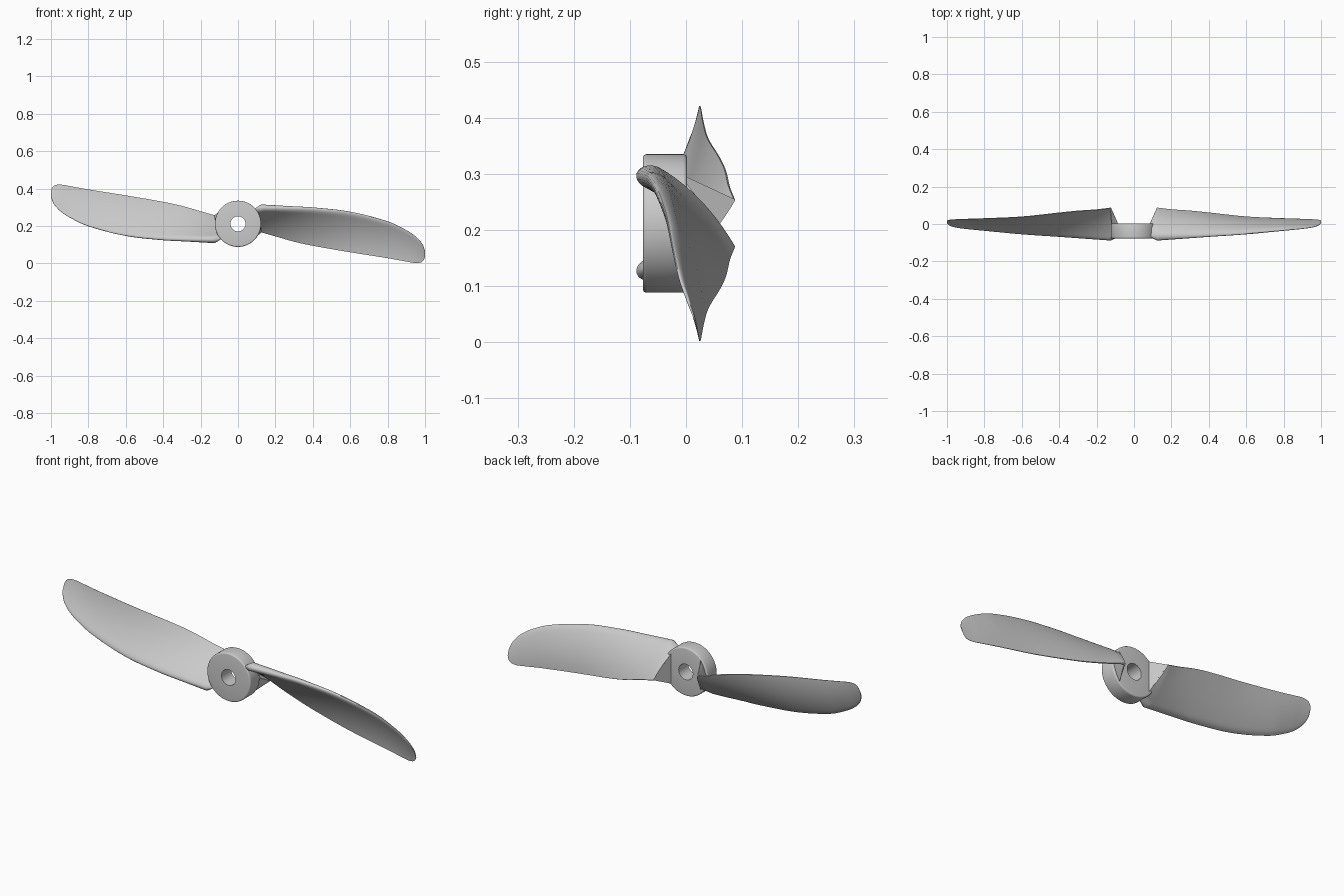
import bpy, bmesh, math
from mathutils import Vector, Matrix

if "Cube" in bpy.data.objects:
    bpy.data.objects.remove(bpy.data.objects["Cube"])

ZC = 0.2115   # shaft height

def finish(bm, name):
    bmesh.ops.recalc_face_normals(bm, faces=bm.faces)
    me = bpy.data.meshes.new(name)
    bm.to_mesh(me)
    bm.free()
    ob = bpy.data.objects.new(name, me)
    bpy.context.collection.objects.link(ob)
    bpy.ops.object.select_all(action='DESELECT')
    ob.select_set(True)
    bpy.context.view_layer.objects.active = ob
    bpy.ops.object.shade_smooth_by_angle(angle=math.radians(35))
    return ob

def skin(bm, rings, closed):
    n = len(rings[0])
    count = len(rings) if closed else len(rings) - 1
    for i in range(count):
        a, b = rings[i], rings[(i + 1) % len(rings)]
        for j in range(n):
            k = (j + 1) % n
            bm.faces.new((a[j], a[k], b[k], b[j]))

def spin_half(bm, turn):
    bmesh.ops.rotate(bm, verts=bm.verts, cent=Vector((0, 0, ZC)),
                     matrix=Matrix.Rotation(turn, 3, 'Y'))

# Hub: lathed ring with rounded outer rims and a shaft bore
def make_hub():
    r0, r1, y0, y1, f = 0.04, 0.1235, -0.077, 0.002, 0.007
    prof = [(r0, y0)]
    for cy, a0 in ((y0 + f, -90), (y1 - f, 0)):
        for i in range(5):
            a = math.radians(a0 + i * 22.5)
            prof.append((r1 - f + f * math.cos(a), cy + f * math.sin(a)))
    prof.append((r0, y1))
    bm = bmesh.new()
    rings = []
    for i in range(96):
        a = math.tau * i / 96
        rings.append([bm.verts.new((r * math.cos(a), y, ZC + r * math.sin(a))) for r, y in prof])
    skin(bm, rings, True)
    return finish(bm, "hub")

# Blade stations: x, leading edge y z, trailing edge y z, half thickness, camber
STATIONS = [
    (0.124, -0.085, 0.306, 0.086, 0.168, 0.0220, 0.013),
    (0.20, -0.079, 0.305, 0.077, 0.146, 0.0200, 0.014),
    (0.30, -0.072, 0.302, 0.070, 0.117, 0.0175, 0.015),
    (0.40, -0.065, 0.298, 0.060, 0.095, 0.0155, 0.015),
    (0.60, -0.052, 0.276, 0.039, 0.060, 0.0120, 0.015),
    (0.80, -0.034, 0.225, 0.030, 0.028, 0.0085, 0.012),
    (0.90, -0.025, 0.178, 0.027, 0.010, 0.0060, 0.009),
    (0.95, -0.018, 0.144, 0.025, 0.002, 0.0050, 0.006),
    (0.98, -0.010, 0.112, 0.023, 0.006, 0.0040, 0.004),
    (0.993, -0.002, 0.089, 0.021, 0.018, 0.0030, 0.002),
    (1.00, 0.006, 0.066, 0.018, 0.034, 0.0020, 0.0),
]

def sample(t):
    # smooth (Hermite in x) interpolation between stations
    i = min(int(t), len(STATIONS) - 2)
    f = t - i
    p, q = STATIONS[i], STATIONS[i + 1]
    h = q[0] - p[0]
    def slope(k, c):
        a, b = STATIONS[max(k - 1, 0)], STATIONS[min(k + 1, len(STATIONS) - 1)]
        return (b[c] - a[c]) / (b[0] - a[0])
    out = [p[0] + h * f]
    for c in range(1, 7):
        out.append((2*f**3 - 3*f**2 + 1) * p[c] + (f**3 - 2*f**2 + f) * h * slope(i, c)
                   + (3*f**2 - 2*f**3) * q[c] + (f**3 - f**2) * h * slope(i + 1, c))
    return out

N = 24
US = [0.5 - 0.5 * math.cos(math.pi * i / N) for i in range(N + 1)]
LOOP = [(u, 1) for u in US] + [(u, -1) for u in US[:0:-1]]
NOSE = 0.12

def section(s):
    # round nose, thinning to a blunt trailing edge, bowed towards the back
    x, ly, lz, ty, tz, rad, cam = s
    le, te = Vector((x, ly, lz)), Vector((x, ty, tz))
    d = (te - le).normalized()
    nrm = Vector((0, -d.z, d.y))
    pts = []
    for u, side in LOOP:
        if u < NOSE:
            half = rad * math.sqrt(1 - (1 - u / NOSE) ** 2)
        else:
            half = rad * (1 - 0.88 * ((u - NOSE) / (1 - NOSE)) ** 1.5)
        pts.append(le.lerp(te, u) + nrm * (4 * cam * u * (1 - u) + side * half))
    return pts

# Blade: lofted airfoil, its inner end cut off obliquely behind the hub
def make_blade(name, turn):
    bm = bmesh.new()
    secs = [section(sample(i / 5)) for i in range(5 * (len(STATIONS) - 1) + 1)]
    root = [Vector((0.085 + 0.43 * max(0, p.y), p.y if p.y > 0 else max(p.y, -0.068),
                    min(p.z, 0.29))) for p in secs[0]]
    rings = [[bm.verts.new(p) for p in sec] for sec in [root] + secs]
    skin(bm, rings, False)
    for r in (rings[0], rings[-1]):
        bm.faces.new((r[0], r[1], r[-1]))
        for k in range(1, N):
            bm.faces.new((r[k], r[k + 1], r[-k - 1], r[-k]))
    spin_half(bm, turn)
    return finish(bm, name)

# Root fairing: flat wedge bracing the blade against the back of the hub
def make_fairing(name, turn):
    bm = bmesh.new()
    for p in ((0.085, 0.002, 0.282), (0.085, 0.002, 0.129), (0.122, 0.086, 0.168),
              (0.085, -0.04, 0.25), (0.085, -0.04, 0.15), (0.126, 0.082, 0.167),
              (0.118, -0.03, 0.23)):
        bm.verts.new(p)
    bmesh.ops.convex_hull(bm, input=bm.verts)
    spin_half(bm, turn)
    ob = finish(bm, name)
    ob.data.shade_flat()
    return ob

make_hub()
for side, turn in (("right", 0), ("left", math.pi)):
    make_blade(side + "_blade", turn)
    make_fairing(side + "_root_fairing", turn)
